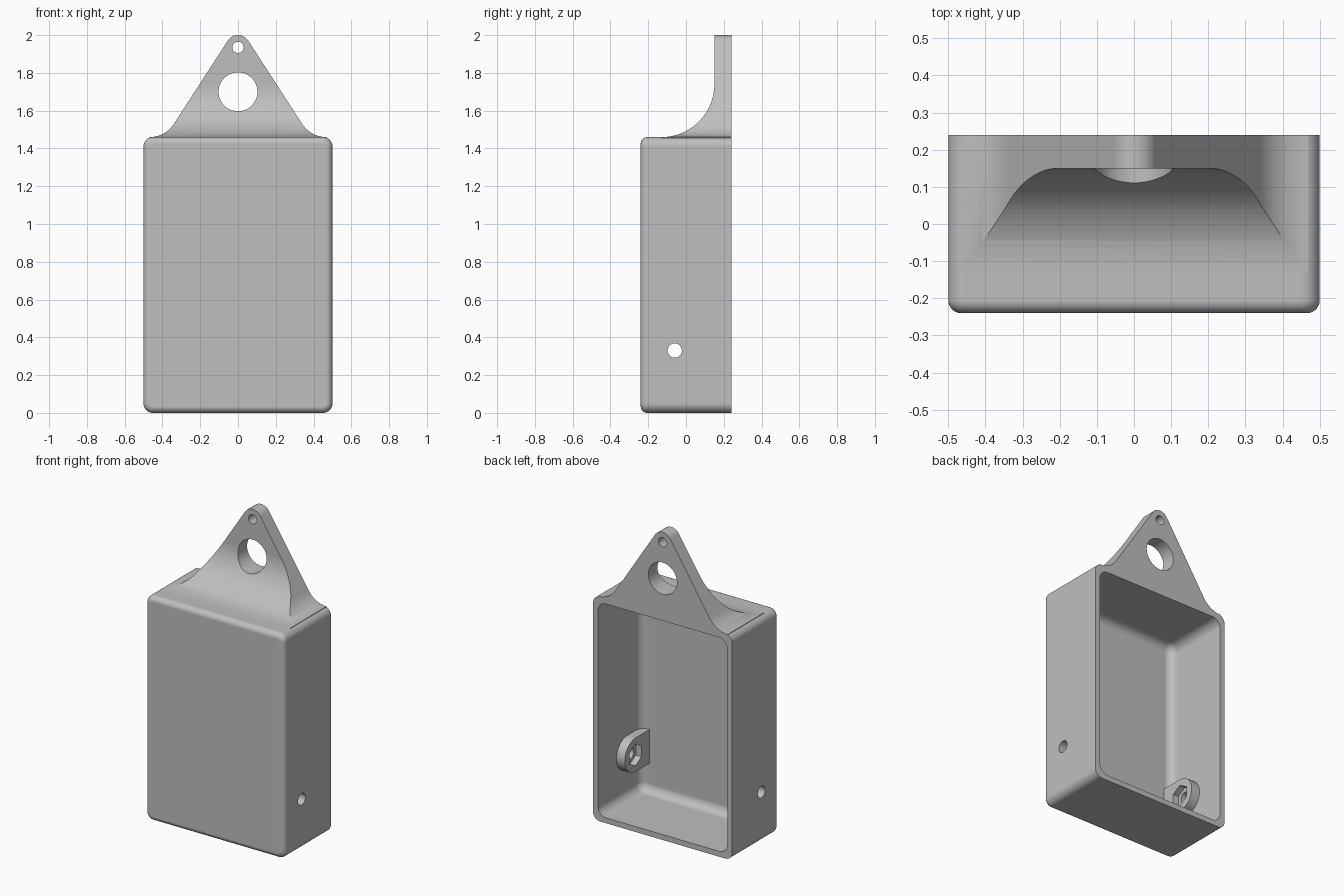
import bpy, bmesh
from math import sin, cos, radians

cube = bpy.data.objects.get("Cube")
if cube:
    bpy.data.objects.remove(cube, do_unlink=True)

grey = bpy.data.materials.new("light grey plastic")
grey.use_nodes = True
colour = (0.52, 0.52, 0.52, 1)
grey.diffuse_color = colour
for node in grey.node_tree.nodes:
    if node.type == 'BSDF_PRINCIPLED':
        node.inputs["Base Color"].default_value = colour


def arc(cx, cy, r, a0, a1, n):
    """Points along an arc, angles in degrees."""
    steps = [radians(a0 + (a1 - a0) * i / n) for i in range(n + 1)]
    return [(cx + r * cos(a), cy + r * sin(a)) for a in steps]


def loft(name, rings):
    """Closed solid through rings of equal length."""
    bm = bmesh.new()
    loops = [[bm.verts.new(p) for p in ring] for ring in rings]
    for lo, hi in zip(loops, loops[1:]):
        for i in range(len(lo)):
            j = (i + 1) % len(lo)
            bm.faces.new((lo[i], lo[j], hi[j], hi[i]))
    bm.faces.new(loops[0])
    bm.faces.new(loops[-1])
    bmesh.ops.recalc_face_normals(bm, faces=bm.faces)
    mesh = bpy.data.meshes.new(name)
    bm.to_mesh(mesh)
    bm.free()
    mesh.materials.append(grey)
    ob = bpy.data.objects.new(name, mesh)
    bpy.context.collection.objects.link(ob)
    return ob


def prism(name, profile, axis, a, b):
    """Extrude an (x, z) profile along y, or a (y, z) profile along x."""
    place = (lambda u, v, w: (u, w, v)) if axis == 'y' else (lambda u, v, w: (w, u, v))
    return loft(name, [[place(u, v, w) for u, v in profile] for w in (a, b)])


def rounded_block(name, half, z0, z1, corner, fillet, front, back):
    """Rounded rectangle along y with a rounded front edge."""
    def ring(inset, y):
        r = corner - inset
        x, lo, hi = half - corner, z0 + corner, z1 - corner
        pts = (arc(x, hi, r, 0, 90, 8) + arc(-x, hi, r, 90, 180, 8)
               + arc(-x, lo, r, 180, 270, 8) + arc(x, lo, r, 270, 360, 8))
        return [(u, y, v) for u, v in pts]
    turns = [radians(90 * k / 8) for k in range(9)]
    return loft(name, [ring(0, back)] + [
        ring(fillet * (1 - cos(a)), front + fillet * (1 - sin(a))) for a in turns])


def apply(ob, mod):
    bpy.context.view_layer.objects.active = ob
    bpy.ops.object.modifier_apply(modifier=mod.name)


def combine(ob, operation, *tools):
    for tool in tools:
        mod = ob.modifiers.new(operation, 'BOOLEAN')
        mod.operation, mod.solver, mod.object = operation, 'EXACT', tool
        apply(ob, mod)


def finish(ob):
    bpy.ops.object.select_all(action='DESELECT')
    ob.select_set(True)
    bpy.context.view_layer.objects.active = ob
    bpy.ops.object.shade_smooth_by_angle(angle=radians(30))
    mod = ob.modifiers.new("flat panels", 'WEIGHTED_NORMAL')
    mod.keep_sharp = True
    apply(ob, mod)


BACK, TOP = 0.24, 1.46
HOLE_Y, HOLE_Z = -0.06, 0.33

# Open-backed case with a screw hole through both sides
case = rounded_block("case", 0.5, 0, TOP, 0.05, 0.035, -0.24, BACK)
cavity = rounded_block("cavity_cutter", 0.465, 0.035, 1.425, 0.06, 0.055, -0.205, 0.4)
screw = prism("screw_cutter", arc(HOLE_Y, HOLE_Z, 0.038, 0, 345, 23), 'x', -0.7, 0.7)
combine(case, 'DIFFERENCE', cavity, screw)
helpers = [cavity, screw]

# Nut holders on the inner side walls
bosses = []
for side, s in (("left", 1), ("right", -1)):
    outline = [(-0.22, HOLE_Z - 0.11)] + arc(HOLE_Y, HOLE_Z, 0.11, -90, 90, 24) + [(-0.22, HOLE_Z + 0.11)]
    boss = prism(side + "_nut_holder", outline, 'x', s * 0.405, s * 0.48)
    nut = prism("nut_cutter", arc(HOLE_Y, HOLE_Z, 0.07, 30, 330, 5), 'x', s * 0.36, s * 0.445)
    combine(boss, 'DIFFERENCE', nut, screw)
    bosses.append(boss)
    helpers.append(nut)

# Triangular hanging tab: front outline crossed with the flared side profile
SLOPE = 32.9
half = arc(0.468, TOP + 0.153, 0.153, 270, 180 + SLOPE, 10) + arc(0, 1.935, 0.065, SLOPE, 90, 10)
outline = [(0.468, TOP - 0.015)] + half
outline += [(-x, z) for x, z in reversed(outline[:-1])]
tab = prism("hanging_tab", outline, 'y', -0.3, BACK)
flare = [(BACK + 0.1, 2.1), (0.15, 2.1)] + arc(-0.13, TOP + 0.28, 0.28, 0, -90, 24)
flare += [(-0.13, TOP - 0.1), (BACK + 0.1, TOP - 0.1)]
side_form = prism("flare_cutter", flare, 'x', -0.7, 0.7)
combine(tab, 'INTERSECT', side_form)
big = prism("big_hole_cutter", arc(0, 1.7, 0.103, 0, 352.5, 47), 'y', -0.5, 0.5)
small = prism("small_hole_cutter", arc(0, 1.935, 0.03, 0, 345, 23), 'y', -0.5, 0.5)
combine(tab, 'DIFFERENCE', big, small)
helpers += [side_form, big, small]

for helper in helpers:
    bpy.data.objects.remove(helper, do_unlink=True)
for part in [case, tab] + bosses:
    finish(part)
